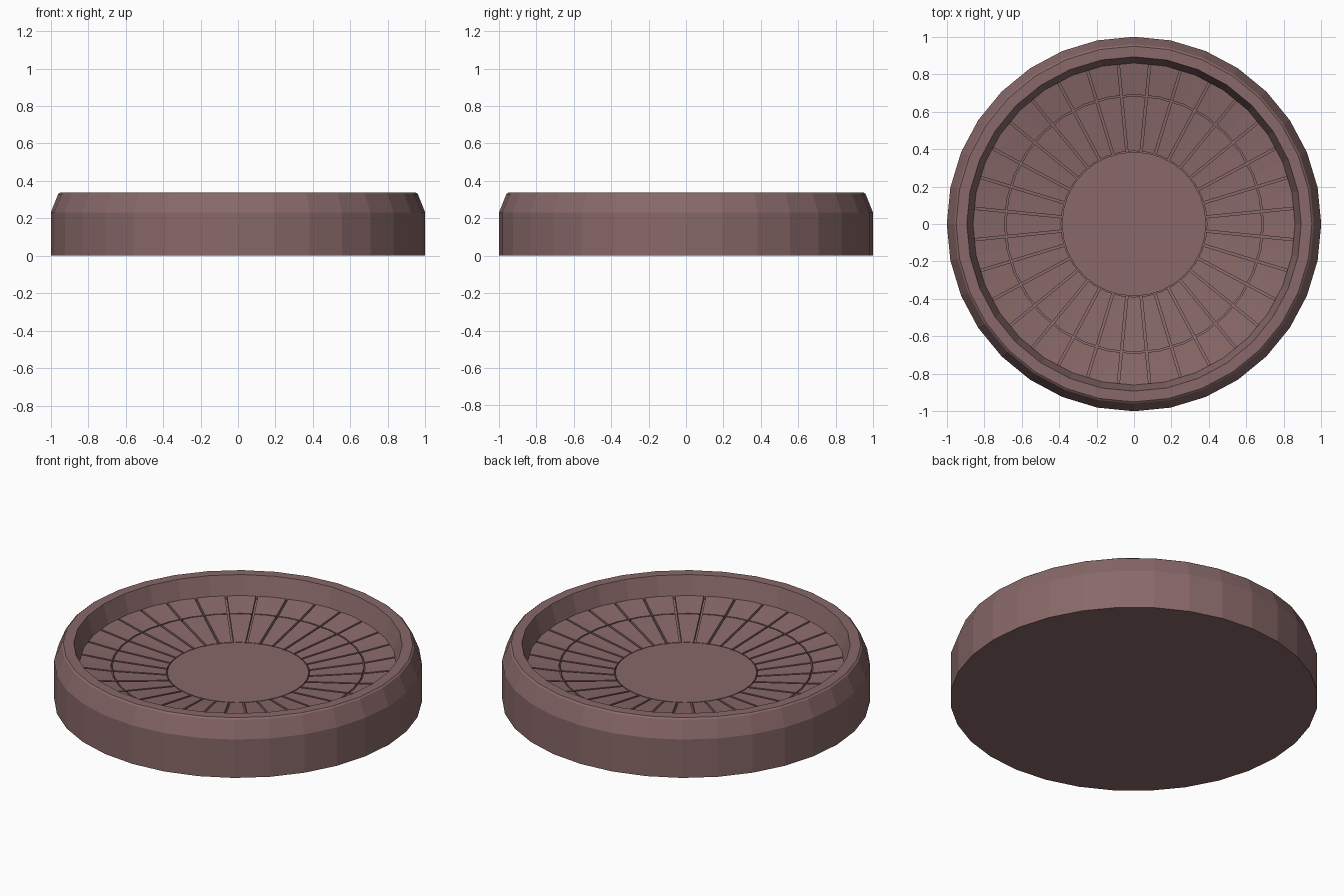
import bpy, bmesh, math

if "Cube" in bpy.data.objects:
    bpy.data.objects.remove(bpy.data.objects["Cube"])

N = 32
STEP = 2 * math.pi / N

mat = bpy.data.materials.new("dusty brown stone")
mat.diffuse_color = (0.25, 0.14, 0.14, 1)
mat.use_nodes = True
mat.node_tree.nodes["Principled BSDF"].inputs["Base Color"].default_value = mat.diffuse_color


def finish(bm, name):
    bmesh.ops.recalc_face_normals(bm, faces=bm.faces)
    me = bpy.data.meshes.new(name)
    bm.to_mesh(me)
    bm.free()
    me.materials.append(mat)
    ob = bpy.data.objects.new(name, me)
    bpy.context.collection.objects.link(ob)
    return ob


def lathe(name, profile):
    # revolve a profile (r, z) and cap both ends with flat discs
    bm = bmesh.new()
    rings = [[bm.verts.new((r * math.cos(i * STEP), r * math.sin(i * STEP), z))
              for i in range(N)] for r, z in profile]
    for a, b in zip(rings, rings[1:]):
        for i in range(N):
            j = (i + 1) % N
            bm.faces.new((a[i], a[j], b[j], b[i]))
    bm.faces.new(rings[0])
    bm.faces.new(rings[-1])
    return finish(bm, name)


def panel_ring(name, r0, z0, r1, z1, gap=0.012, thick=0.025):
    # ring of thin sloped slabs with narrow gaps between them
    bm = bmesh.new()
    for k in range(N):
        def row(r, z):
            half = STEP / 2 - gap / 2 / r
            edge = r * math.cos(STEP / 2) / math.cos(STEP / 2 - half)
            pts = ((edge, -half), (r, 0), (edge, half))
            return [bm.verts.new((q * math.cos(k * STEP + a),
                                  q * math.sin(k * STEP + a), z)) for q, a in pts]
        ti, to = row(r0, z0), row(r1, z1)
        bi, bo = row(r0, z0 - thick), row(r1, z1 - thick)
        loop_t = ti + to[::-1]
        loop_b = bi + bo[::-1]
        for s in (0, 1):
            bm.faces.new((ti[s], to[s], to[s + 1], ti[s + 1]))
            bm.faces.new((bi[s], bi[s + 1], bo[s + 1], bo[s]))
        for i in range(6):
            j = (i + 1) % 6
            bm.faces.new((loop_t[i], loop_t[j], loop_b[j], loop_b[i]))
    return finish(bm, name)


# solid round basin with chamfered rim and recessed floor
lathe("basin", [(1.0, 0), (1.0, 0.23), (0.96, 0.33), (0.95, 0.338), (0.893, 0.338),
                (0.86, 0.228), (0.86, 0.208), (0.69, 0.18), (0.39, 0.147)])
# central floor disc
lathe("centre_disc", [(0.385, 0.13), (0.385, 0.167)])
# two rings of floor slabs
panel_ring("inner_slabs", 0.39, 0.167, 0.684, 0.2)
panel_ring("outer_slabs", 0.692, 0.2, 0.862, 0.228)
